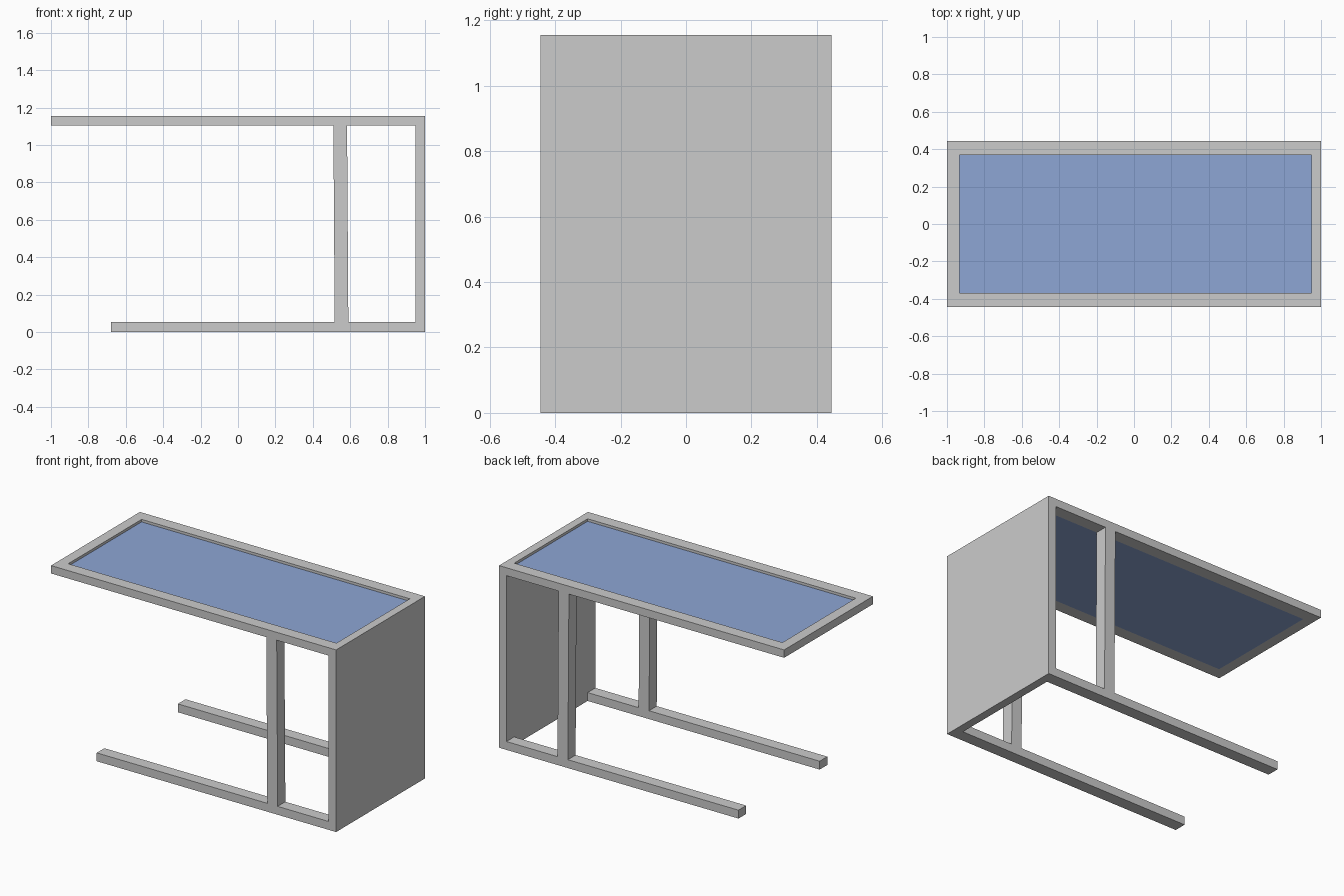
import bpy
import bmesh

if "Cube" in bpy.data.objects:
    bpy.data.objects.remove(bpy.data.objects["Cube"])

HALF_Y = 0.445          # half depth of the table
IN_Y = 0.368            # inner face of rails, posts and runners
IN_X0, IN_X1 = -0.934, 0.948
TOP, UNDER = 1.155, 1.105
RUN_H = 0.053


def finish(name, bm):
    bmesh.ops.recalc_face_normals(bm, faces=bm.faces)
    mesh = bpy.data.meshes.new(name)
    bm.to_mesh(mesh)
    bm.free()
    obj = bpy.data.objects.new(name, mesh)
    bpy.context.collection.objects.link(obj)
    return obj


def prism(name, profile, y0, y1):
    """Extrude an x-z outline from y0 to y1."""
    bm = bmesh.new()
    face = bm.faces.new([bm.verts.new((x, y0, z)) for x, z in profile])
    ext = bmesh.ops.extrude_face_region(bm, geom=[face])
    verts = [g for g in ext["geom"] if isinstance(g, bmesh.types.BMVert)]
    bmesh.ops.translate(bm, verts=verts, vec=(0, y1 - y0, 0))
    return finish(name, bm)


def rect(x0, x1, z0, z1):
    return [(x0, z0), (x1, z0), (x1, z1), (x0, z1)]


# Tabletop frame: rectangular ring with an open centre
bm = bmesh.new()
loops = []
for x0, x1, y in ((-1, 1, HALF_Y), (IN_X0, IN_X1, IN_Y)):
    corners = ((x0, -y), (x1, -y), (x1, y), (x0, y))
    loops.append([bm.verts.new((cx, cy, UNDER)) for cx, cy in corners])
outer, inner = loops
ring = [bm.faces.new((outer[i], outer[(i + 1) % 4], inner[(i + 1) % 4], inner[i]))
        for i in range(4)]
ext = bmesh.ops.extrude_face_region(bm, geom=ring)
bmesh.ops.translate(bm, vec=(0, 0, TOP - UNDER),
                    verts=[g for g in ext["geom"] if isinstance(g, bmesh.types.BMVert)])
finish("tabletop_frame", bm)

# Inset glass pane, slightly below the frame's upper face
glass = prism("glass_pane", rect(IN_X0, IN_X1, UNDER, TOP - 0.016), -IN_Y, IN_Y)
blue = bpy.data.materials.new("blue_glass")
blue.diffuse_color = (0.27, 0.38, 0.66, 1)
blue.use_nodes = True
blue.node_tree.nodes["Principled BSDF"].inputs["Base Color"].default_value = blue.diffuse_color
glass.data.materials.append(blue)

# Solid side panel
prism("side_panel", rect(IN_X1, 1, 0, UNDER), -HALF_Y, HALF_Y)

# Floor runners and slightly leaning posts, front and back
for side, s in (("front", -1), ("back", 1)):
    y0, y1 = sorted((s * HALF_Y, s * IN_Y))
    prism(side + "_runner", rect(-0.68, IN_X1, 0, RUN_H), y0, y1)
    prism(side + "_post",
          [(0.517, RUN_H), (0.59, RUN_H), (0.583, UNDER), (0.51, UNDER)], y0, y1)
